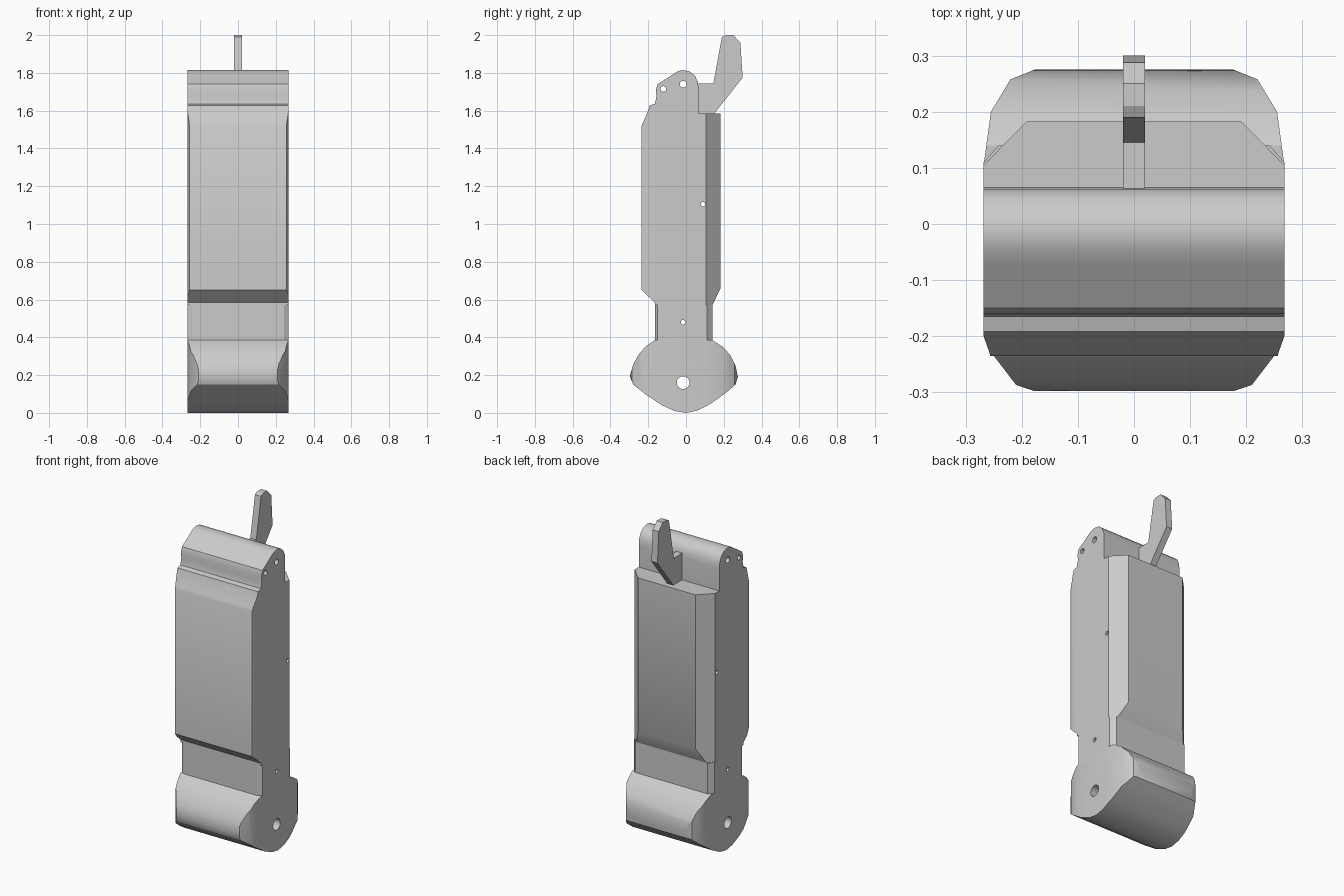
import bpy, bmesh, math
from mathutils import Vector, Matrix

cube = bpy.data.objects.get("Cube")
if cube:
    bpy.data.objects.remove(cube, do_unlink=True)

HALF = 0.268  # half width of the whole casing

grey = bpy.data.materials.new("plain grey")
grey.use_nodes = True
GREY = (0.6, 0.6, 0.6, 1)
grey.diffuse_color = GREY
grey.node_tree.nodes["Principled BSDF"].inputs["Base Color"].default_value = GREY


def finish(name, bm):
    bmesh.ops.recalc_face_normals(bm, faces=bm.faces)
    mesh = bpy.data.meshes.new(name)
    bm.to_mesh(mesh)
    bm.free()
    mesh.materials.append(grey)
    obj = bpy.data.objects.new(name, mesh)
    bpy.context.collection.objects.link(obj)
    return obj


def extrude(name, points, direction):
    """Fill a closed outline and push it along a direction."""
    bm = bmesh.new()
    face = bm.faces.new([bm.verts.new(p) for p in points])
    result = bmesh.ops.extrude_face_region(bm, geom=[face], use_keep_orig=True)
    moved = [v for v in result["geom"] if isinstance(v, bmesh.types.BMVert)]
    bmesh.ops.translate(bm, verts=moved, vec=Vector(direction))
    return finish(name, bm)


def side_prism(name, profile, half):
    return extrude(name, [(-half, y, z) for y, z in profile], (2 * half, 0, 0))


def plan_prism(name, right_half):
    """Mirror half of a plan outline, listed front to back, into a tall prism."""
    outline = right_half + [(-x, y) for x, y in reversed(right_half)]
    return extrude(name, [(x, y, -1) for x, y in outline], (0, 0, 4))


def pin(y, z, radius, sides=16):
    bm = bmesh.new()
    turn = Matrix.Translation((0, y, z)) @ Matrix.Rotation(math.pi / 2, 4, 'Y')
    bmesh.ops.create_cone(bm, cap_ends=True, segments=sides, radius1=radius,
                          radius2=radius, depth=1, matrix=turn)
    return finish("hole_cutter", bm)


def boolean(obj, cutter, operation):
    cutter.hide_render = True
    mod = obj.modifiers.new("cut", 'BOOLEAN')
    mod.operation = operation
    mod.solver = 'EXACT'
    mod.object = cutter
    bpy.context.view_layer.objects.active = obj
    bpy.ops.object.modifier_apply(modifier=mod.name)
    bpy.data.objects.remove(cutter, do_unlink=True)


def smooth(obj, degrees):
    bpy.ops.object.select_all(action='DESELECT')
    obj.select_set(True)
    bpy.context.view_layer.objects.active = obj
    bpy.ops.object.shade_smooth_by_angle(angle=math.radians(degrees))


def casing(name, profile, plan, holes):
    """Side profile trimmed by a plan outline, then drilled."""
    obj = side_prism(name, profile, HALF + 0.05)
    boolean(obj, plan_prism("plan_cutter", plan), 'INTERSECT')
    for y, z, radius in holes:
        boolean(obj, pin(y, z, radius), 'DIFFERENCE')
    smooth(obj, 30)
    return obj


# Main body with the rounded head and the deck behind it
casing("main_body",
       [(-0.165, 0.57), (-0.165, 0.585), (-0.235, 0.65), (-0.235, 1.52),
        (-0.2, 1.6), (-0.192, 1.628), (-0.165, 1.636), (-0.156, 1.675),
        (-0.16, 1.71), (-0.15, 1.74), (-0.125, 1.756), (-0.075, 1.788),
        (-0.045, 1.808), (-0.015, 1.815), (0.02, 1.808), (0.048, 1.785),
        (0.062, 1.755), (0.066, 1.72), (0.066, 1.585), (0.183, 1.585),
        (0.183, 0.66), (0.14, 0.57)],
       [(0.255, -0.24), (0.258, -0.228), (HALF, -0.2), (HALF, 0.105), (0.19, 0.184)],
       [(-0.015, 1.74, 0.018), (-0.12, 1.715, 0.015), (0.09, 1.105, 0.012)])

# Narrow neck
casing("neck",
       [(-0.165, 0.385), (-0.165, 0.57), (0.14, 0.57), (0.14, 0.385)],
       [(0.235, -0.17), (HALF, -0.15), (HALF, 0.11), (0.24, 0.142)],
       [(-0.015, 0.48, 0.012)])

# Bulging foot with the pivot hole
casing("foot",
       [(-0.165, 0.385), (-0.21, 0.355), (-0.25, 0.31), (-0.28, 0.255),
        (-0.298, 0.195), (-0.28, 0.15), (-0.21, 0.095), (-0.13, 0.042),
        (-0.06, 0.01), (0, 0), (0.06, 0.012), (0.13, 0.048), (0.21, 0.105),
        (0.262, 0.15), (0.275, 0.19), (0.262, 0.25), (0.235, 0.305),
        (0.195, 0.35), (0.14, 0.385)],
       [(0.17, -0.3), (0.21, -0.287), (0.25, -0.235), (HALF, -0.165),
        (HALF, 0.105), (0.255, 0.2), (0.22, 0.258), (0.175, 0.276)],
       [(-0.015, 0.16, 0.034)])

# Hooked lever on the deck
side_prism("lever",
           [(0.06, 1.58), (0.15, 1.585), (0.3, 1.775), (0.288, 1.96),
            (0.25, 2.0), (0.21, 2.0), (0.19, 1.99), (0.145, 1.745),
            (0.06, 1.745)], 0.02)
